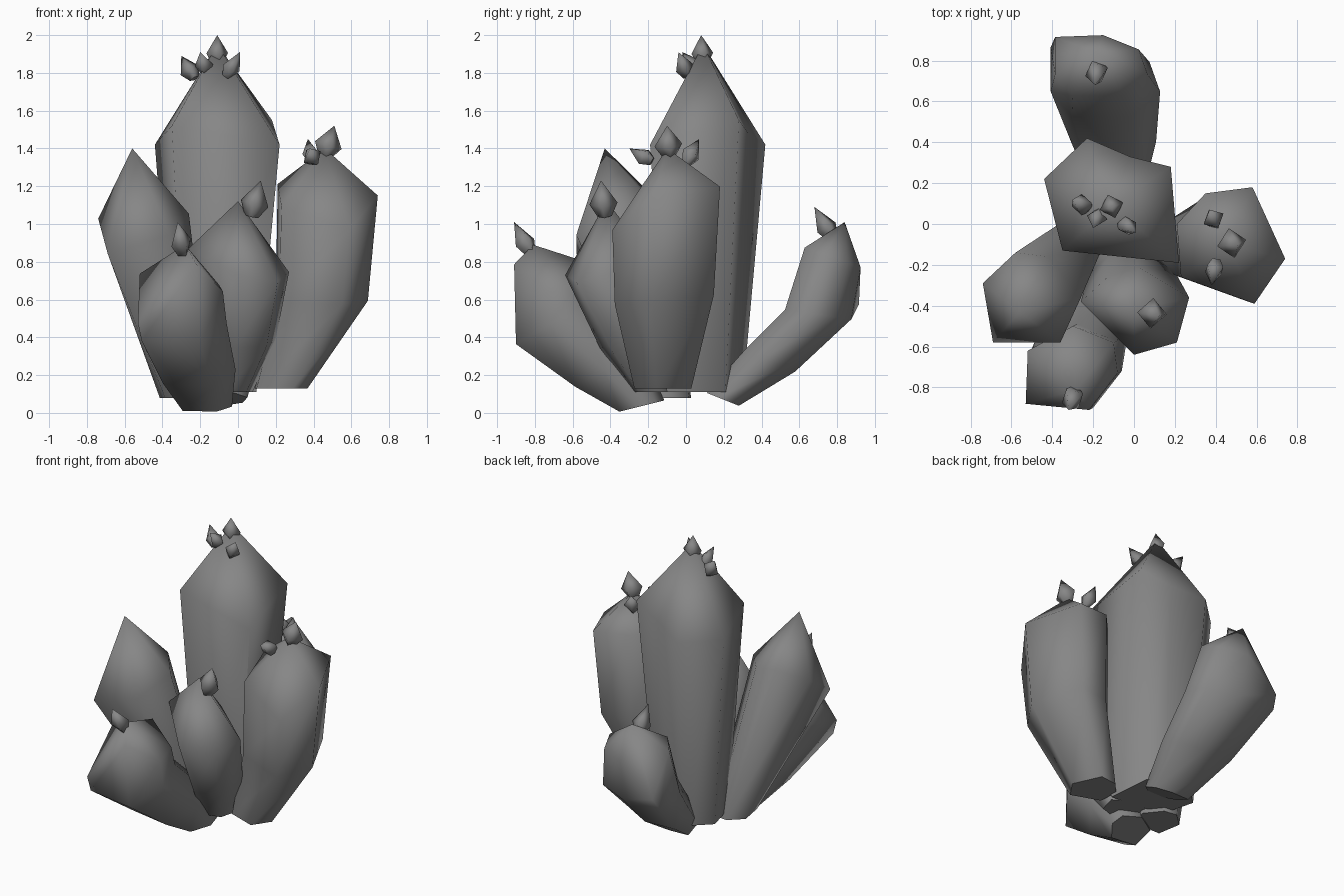
import bpy, bmesh, math
from mathutils import Vector

if "Cube" in bpy.data.objects:
    bpy.data.objects.remove(bpy.data.objects["Cube"])

stone = bpy.data.materials.new("dark_grey")
stone.diffuse_color = (.24, .24, .24, 1)
stone.use_nodes = True
stone.node_tree.nodes["Principled BSDF"].inputs["Base Color"].default_value = stone.diffuse_color


def finish(name, bm):
    bmesh.ops.recalc_face_normals(bm, faces=bm.faces)
    me = bpy.data.meshes.new(name)
    bm.to_mesh(me)
    bm.free()
    me.materials.append(stone)
    ob = bpy.data.objects.new(name, me)
    bpy.context.collection.objects.link(ob)
    bpy.ops.object.select_all(action='DESELECT')
    ob.select_set(True)
    bpy.context.view_layer.objects.active = ob
    bpy.ops.object.shade_smooth_by_angle(angle=math.radians(100))


def cap(bm, ring):
    for e in bm.faces.new(ring).edges:
        e.smooth = False


def bridge(bm, a, b):
    n = len(a)
    for i in range(n):
        j = (i + 1) % n
        bm.faces.new((a[i], a[j], b[j], b[i]))


def fan(bm, ring, p):
    tip = bm.verts.new(p)
    for i in range(len(ring)):
        bm.faces.new((ring[i], ring[(i + 1) % len(ring)], tip))


def crystal(name, outline, centre, rings, tip):
    """Plan outline (x, y, shoulder lift) around centre, swept through rings
    (x, y, z, scale, slope in x, slope in y), closed by a point."""
    ox, oy = centre
    bm = bmesh.new()
    prev = None
    for k, (x, y, z, s, gx, gy) in enumerate(rings):
        ring = []
        for px, py, lift in outline:
            dx, dy = (px - ox) * s, (py - oy) * s
            dz = lift if k == len(rings) - 1 else 0
            ring.append(bm.verts.new((x + dx, y + dy, z + gx * dx + gy * dy + dz)))
        if prev:
            bridge(bm, prev, ring)
        else:
            cap(bm, ring)
        prev = ring
    fan(bm, prev, tip)
    finish(name, bm)


def shard(name, base, top, r, turn):
    """Small four-sided double pyramid from base point to top point."""
    base, top = Vector(base), Vector(top)
    axis = top - base
    q = axis.to_track_quat('Z', 'Y')
    mid = base + axis * 0.36
    bm = bmesh.new()
    low, wide = [], []
    for i in range(4):
        a = turn + i * math.pi / 2
        d = q @ Vector((math.cos(a), math.sin(a), 0))
        low.append(bm.verts.new(base + d * r * 0.5))
        wide.append(bm.verts.new(mid + d * r))
    cap(bm, low)
    bridge(bm, low, wide)
    fan(bm, wide, top)
    finish(name, bm)


# Large crystals
crystal("tall_crystal",
        [(-.23, .42, 0), (-.44, .22, 0), (-.35, -.13, .1), (.22, -.19, 0),
         (.18, .28, .13), (-.02, .33, .06)],
        (-.11, .10),
        [(-.12, .09, .11, .66, 0, 0), (-.11, .10, 1.42, 1, 0, 0)],
        (-.11, .09, 1.95))
crystal("right_crystal",
        [(.58, .18, -.06), (.35, .15, -.03), (.21, 0, .03), (.23, -.26, .02),
         (.59, -.39, -.05), (.74, -.17, .04)],
        (.46, -.10),
        [(.22, -.12, .13, .53, 0, 0), (.43, -.11, .6, .92, 0, .1),
         (.46, -.10, 1.14, 1, 0, .42)],
        (.46, -.10, 1.40))
crystal("left_crystal",
        [(-.74, -.29, 0), (-.69, -.58, -.06), (-.36, -.58, 0), (-.26, -.36, 0),
         (-.42, -.16, -.04), (-.58, -.14, 0)],
        (-.50, -.35),
        [(-.28, -.09, .08, .56, 0, 0), (-.50, -.35, 1.03, 1, .12, .45)],
        (-.56, -.43, 1.40))
crystal("front_crystal",
        [(-.26, -.38, 0), (0, -.64, 0), (.21, -.58, 0), (.27, -.36, 0),
         (.02, -.21, 0), (-.13, -.26, 0)],
        (.02, -.42),
        [(-.06, -.16, .11, .55, 0, 0), (0, -.28, .38, .8, 0, .2),
         (.02, -.42, .79, 1, -.25, .3)],
        (0, -.42, 1.12))
crystal("low_front_crystal",
        [(-.53, -.88, -.22), (-.22, -.91, .18), (-.08, -.73, 0), (-.10, -.58, -.03),
         (-.30, -.50, 0), (-.52, -.62, -.06)],
        (-.30, -.75),
        [(-.16, -.26, .03, .58, 0, .25), (-.20, -.45, .22, .85, 0, .6),
         (-.28, -.74, .46, 1, 0, .6), (-.30, -.75, .69, 1, -.25, .4)],
        (-.28, -.81, .89))
crystal("back_crystal",
        [(-.40, .91, -.2), (-.40, .70, 0), (-.30, .58, 0), (-.02, .58, 0),
         (.12, .70, 0), (.07, .84, 0), (-.13, .92, 0)],
        (-.14, .76),
        [(-.08, .20, .07, .5, 0, -.4), (-.10, .45, .27, .8, 0, -.4),
         (-.14, .71, .52, 1.03, 0, -.15), (-.16, .785, .82, .87, 0, -.35)],
        (-.18, .84, 1.01))

# Small shards growing on the tips: base, top, radius, turn
shards = [
    ((-.11, .09, 1.85), (-.11, .08, 2.0), .06, .3),
    ((-.23, .08, 1.77), (-.30, .12, 1.89), .055, .6),
    ((-.17, .06, 1.80), (-.20, -.02, 1.91), .05, .2),
    ((-.06, .01, 1.78), (.01, -.04, 1.91), .05, .9),
    ((.46, -.09, 1.36), (.51, -.10, 1.52), .075, .4),
    ((.40, .00, 1.32), (.37, .07, 1.45), .055, .1),
    ((.40, -.18, 1.33), (.38, -.30, 1.40), .055, .7),
    ((.07, -.43, 1.04), (.12, -.45, 1.23), .075, .3),
    ((-.29, -.82, .84), (-.32, -.91, 1.01), .06, .8),
    ((-.18, .78, .92), (-.19, .68, 1.09), .06, .5),
]
for i, (base, top, r, turn) in enumerate(shards):
    shard(f"shard_{i + 1}", base, top, r, turn)
